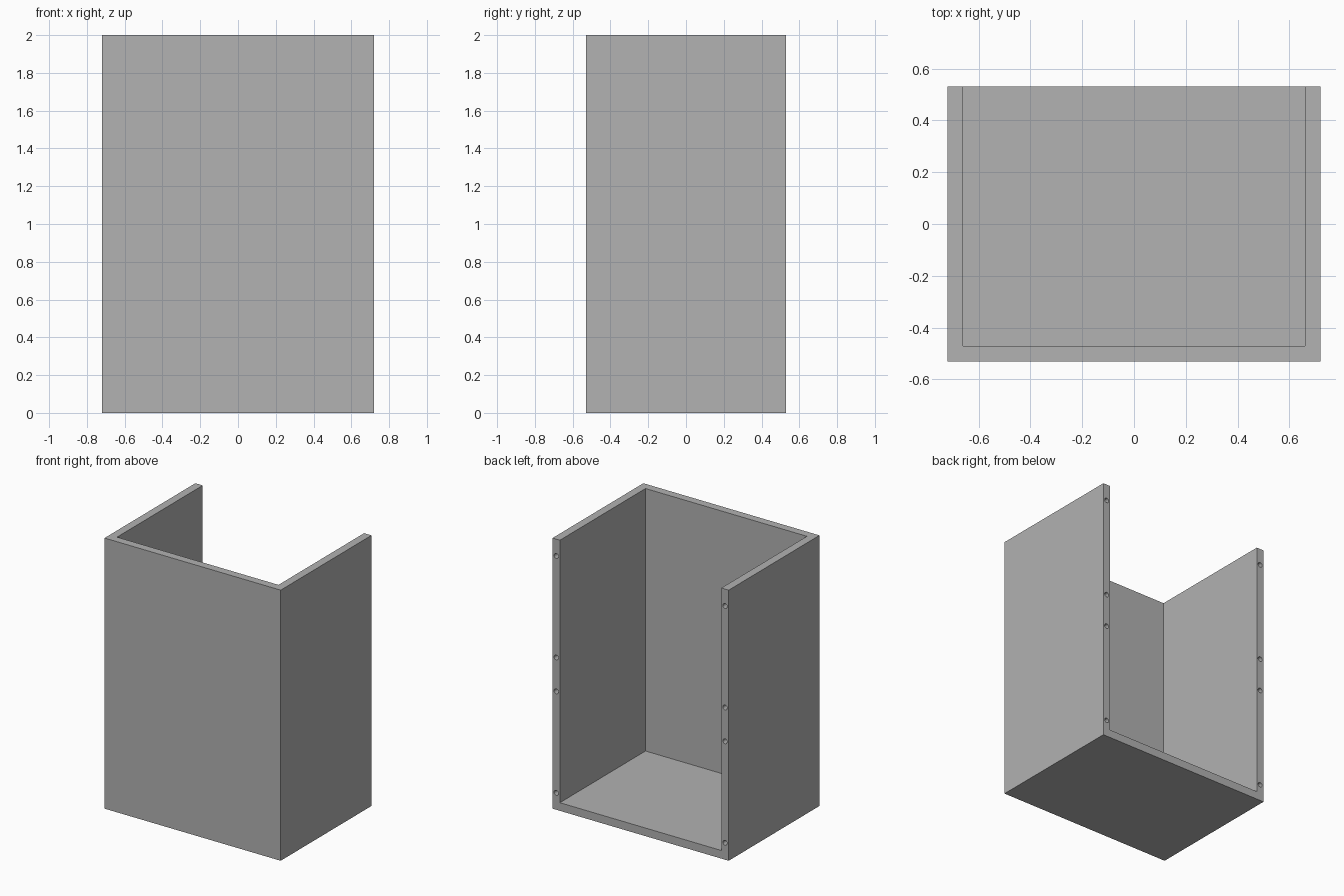
import bpy
import bmesh
from mathutils import Matrix, Vector

cube = bpy.data.objects.get("Cube")
if cube:
    bpy.data.objects.remove(cube, do_unlink=True)

WIDTH, DEPTH, HEIGHT, WALL = 1.44, 1.06, 2.0, 0.06
HOLE_RADIUS, HOLE_DEPTH = 0.018, 0.1
HOLE_HEIGHTS = (0.125, 0.875, 1.125, 1.875)

grey = bpy.data.materials.new("plain grey")
grey.use_nodes = True
colour = (0.445, 0.445, 0.445, 1)
grey.diffuse_color = colour
grey.node_tree.nodes["Principled BSDF"].inputs["Base Color"].default_value = colour


def add_object(name, bm):
    mesh = bpy.data.meshes.new(name)
    bm.to_mesh(mesh)
    bm.free()
    mesh.materials.append(grey)
    obj = bpy.data.objects.new(name, mesh)
    bpy.context.collection.objects.link(obj)
    return obj


def box(name, low, high):
    low, high = Vector(low), Vector(high)
    bm = bmesh.new()
    bmesh.ops.create_cube(bm, size=1, matrix=Matrix.Translation((low + high) / 2)
                          @ Matrix.Diagonal((high - low).to_4d()))
    return add_object(name, bm)


def cut(target, cutter):
    mod = target.modifiers.new(cutter.name, "BOOLEAN")
    mod.operation = "DIFFERENCE"
    mod.solver = "EXACT"
    mod.object = cutter
    cutter.hide_render = True
    bpy.context.view_layer.objects.active = target
    bpy.ops.object.modifier_apply(modifier=mod.name)
    bpy.data.objects.remove(cutter, do_unlink=True)


# Cabinet shell: front, two sides and floor, open at the top and back
x, y = WIDTH / 2, DEPTH / 2
shell = box("cabinet_shell", (-x, -y, 0), (x, y, HEIGHT))
cut(shell, box("cavity_cutter", (WALL - x, WALL - y, WALL), (x - WALL, y + 1, HEIGHT + 1)))

# Screw holes in the back edges of both side walls
bm = bmesh.new()
for side in (-1, 1):
    for z in HOLE_HEIGHTS:
        place = Matrix.Translation((side * (x - WALL / 2), y, z))
        bmesh.ops.create_cone(bm, cap_ends=True, segments=24, radius1=HOLE_RADIUS,
                              radius2=HOLE_RADIUS, depth=HOLE_DEPTH * 2,
                              matrix=place @ Matrix.Rotation(1.5708, 4, "X"))
cut(shell, add_object("hole_cutters", bm))

# Smooth the hole walls, keep the panel edges sharp
bpy.ops.object.select_all(action="DESELECT")
shell.select_set(True)
bpy.context.view_layer.objects.active = shell
bpy.ops.object.shade_smooth_by_angle()
